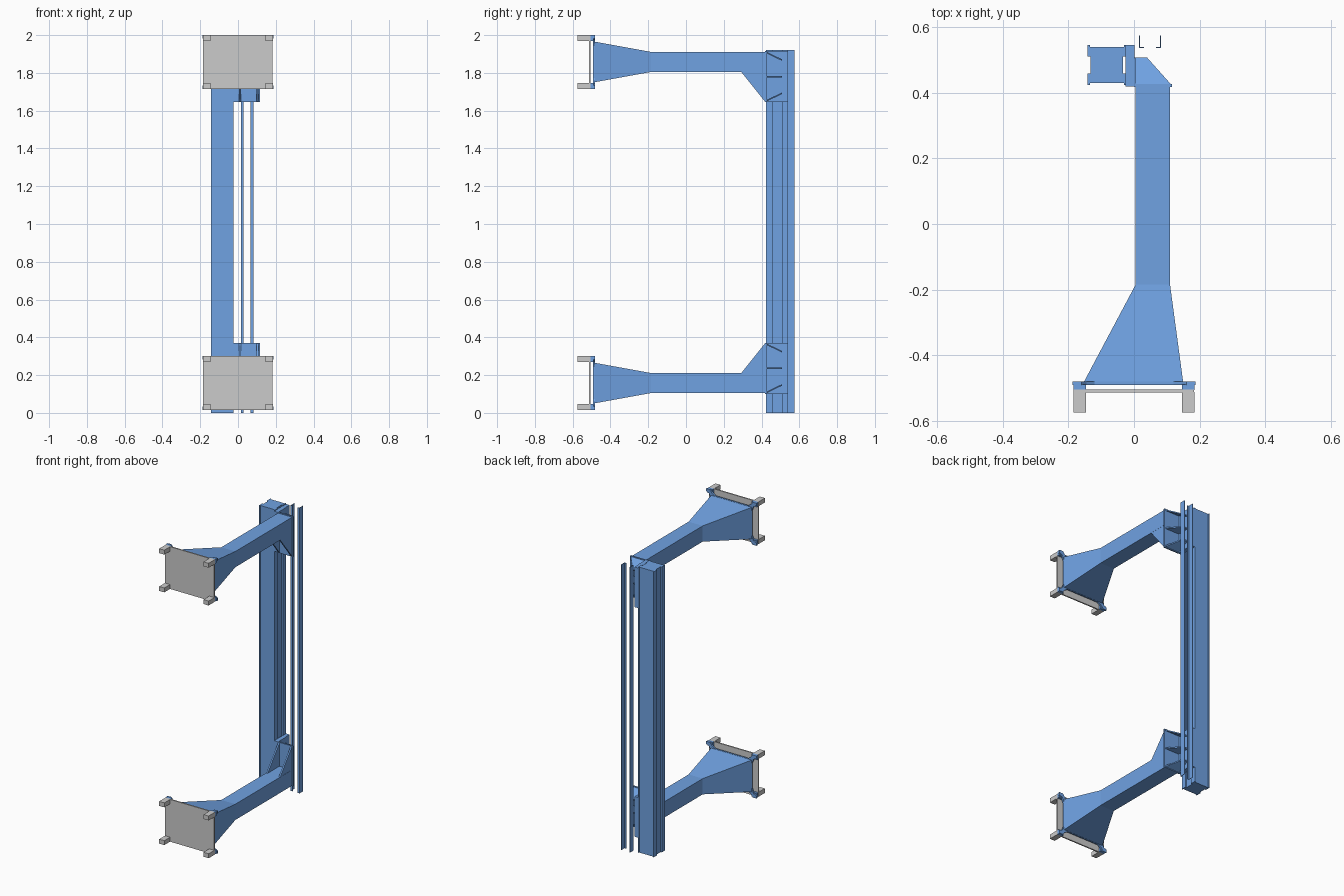
import bpy, bmesh

if "Cube" in bpy.data.objects:
    bpy.data.objects.remove(bpy.data.objects["Cube"])

blue = bpy.data.materials.new("blue_paint")
blue.diffuse_color = (0.16, 0.36, 0.76, 1)
blue.use_nodes = True
blue.node_tree.nodes["Principled BSDF"].inputs["Base Color"].default_value = blue.diffuse_color


def loft(name, rings, mat=None):
    """Skin closed rings of equal length and cap both ends."""
    bm = bmesh.new()
    loops = [[bm.verts.new(p) for p in r] for r in rings]
    n = len(loops[0])
    for a, b in zip(loops, loops[1:]):
        for i in range(n):
            j = (i + 1) % n
            bm.faces.new((a[i], a[j], b[j], b[i]))
    bm.faces.new(loops[0])
    bm.faces.new(loops[-1])
    bmesh.ops.recalc_face_normals(bm, faces=bm.faces)
    me = bpy.data.meshes.new(name)
    bm.to_mesh(me)
    bm.free()
    ob = bpy.data.objects.new(name, me)
    bpy.context.collection.objects.link(ob)
    if mat:
        me.materials.append(mat)
    return ob


def upright(name, pts, z0, z1, mat=None):
    return loft(name, [[(x, y, z) for x, y in pts] for z in (z0, z1)], mat)


def box(name, x0, x1, y0, y1, z0, z1, mat=None):
    return upright(name, [(x0, y0), (x1, y0), (x1, y1), (x0, y1)], z0, z1, mat)


def rect(y, x0, x1, z0, z1):
    return [(x0, y, z0), (x1, y, z0), (x1, y, z1), (x0, y, z1)]


# Column: square post with a shallow groove down both sides
xc, yc = -0.083, 0.485
quarter = [(0.050, 0.026), (0.059, 0.026), (0.059, 0.061), (0.052, 0.061), (0.052, 0.055)]
prof = [(x, y) for x, y in quarter]
prof += [(-x, y) for x, y in reversed(quarter)]
prof += [(-x, -y) for x, y in quarter]
prof += [(x, -y) for x, y in reversed(quarter)]
upright("column", [(xc + x, yc + y) for x, y in prof], 0, 1.92, blue)

# Two thin angle strips standing beside the column
for name, x, d in (("inner_strip", 0.015, 1), ("outer_strip", 0.082, -1)):
    ell = [(0, 0.537), (0.015, 0.537), (0.015, 0.540), (0.003, 0.540),
           (0.003, 0.575), (0, 0.575)]
    upright(name, [(x + d * px, py) for px, py in ell], 0, 1.92, blue)

# Upper arm assembly and its mirrored lower twin
for side, zc, s in (("upper", 1.858, 1), ("lower", 0.158, -1)):

    # Square arm that flares out to the mounting face
    loft(side + "_arm", [
        rect(0.42, 0.005, 0.11, zc - 0.053, zc + 0.053),
        rect(-0.185, 0.005, 0.11, zc - 0.053, zc + 0.053),
        rect(-0.482, -0.153, 0.15, zc - 0.107, zc + 0.107)], blue)

    # Flange with ears at the four corners
    ear = [(0.152, 0.085), (0.165, 0.115), (0.187, 0.125), (0.187, 0.143),
           (0.160, 0.143), (0.145, 0.125), (0.120, 0.108)]
    out = list(ear)
    out += [(-x, z) for x, z in reversed(ear)]
    out += [(-x, -z) for x, z in ear]
    out += [(x, -z) for x, z in reversed(ear)]
    loft(side + "_flange", [[(x, y, zc + z) for x, z in out]
                            for y in (-0.492, -0.481)], blue)

    # Grey face plate with spacers behind and feet in front
    box(side + "_face_plate", -0.185, 0.183, -0.514, -0.505, zc - 0.142, zc + 0.142)
    for i, sx in enumerate((-1, 1)):
        for j, sz in enumerate((-1, 1)):
            x0, x1 = sorted((sx * 0.146, sx * 0.184))
            z0, z1 = sorted((zc + sz * 0.112, zc + sz * 0.142))
            tag = f"_{i}{j}"
            box(side + "_spacer" + tag, x0, x1, -0.506, -0.490, z0, z1, blue)
            box(side + "_foot" + tag, x0, x1, -0.575, -0.512, z0, z1)

    # Bracket plates that clamp the arm to the column
    z0, z1 = sorted((zc - s * 0.213, zc + s * 0.057))
    box(side + "_bracket_front", 0.0, 0.116, 0.418, 0.428, z0, z1, blue)
    box(side + "_bracket_side", -0.026, 0.004, 0.420, 0.507, z0, z1, blue)
    box(side + "_bracket_back", -0.026, 0.001, 0.507, 0.546, z0, z1, blue)

    # Mitred ribs: the outer two lean towards the middle one
    mitre = [(0.0, 0.425), (0.114, 0.425), (0.04, 0.508), (0.0, 0.508)]
    for i, (z_near, z_far) in enumerate(((0.050, 0.010), (-0.078, -0.078), (-0.206, -0.166))):
        def height(y):
            return zc + s * (z_near + (z_far - z_near) * (y - 0.425) / 0.083)
        loft(f"{side}_rib_{i}", [[(x, y, height(y) + t) for x, y in mitre]
                                 for t in (-0.004, 0.004)], blue)

    # Pair of triangular gussets between arm and bracket
    tri = [(0.29, -0.050), (0.42, -0.050), (0.42, -0.212)]
    for i, x in enumerate((0.006, 0.099)):
        loft(f"{side}_gusset_{i}", [[(px, y, zc + s * z) for y, z in tri]
                                    for px in (x, x + 0.010)], blue)
